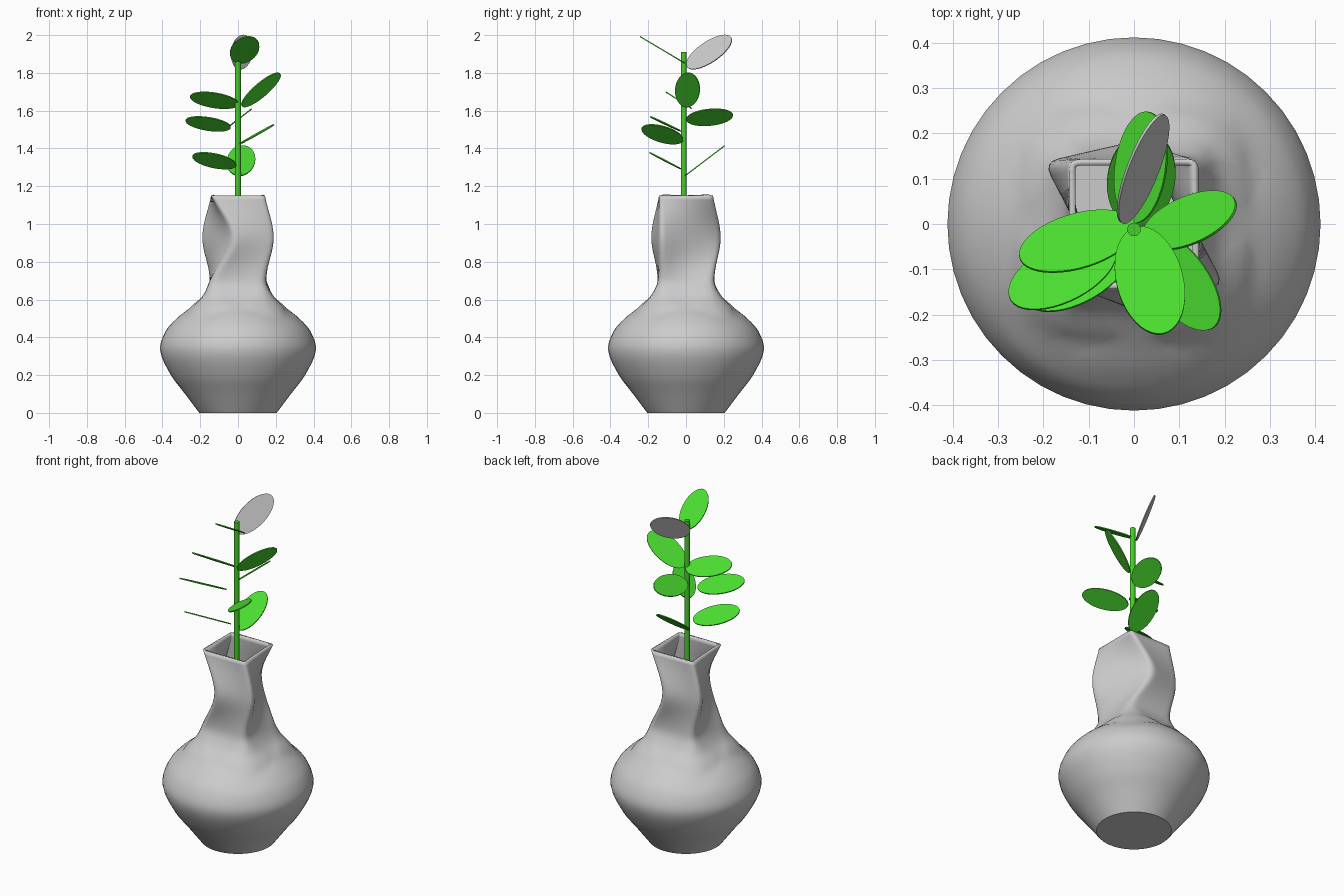
import bpy, bmesh, math
from mathutils import Vector, Matrix

if "Cube" in bpy.data.objects:
    bpy.data.objects.remove(bpy.data.objects["Cube"])


def material(name, color):
    m = bpy.data.materials.new(name)
    m.diffuse_color = color
    m.use_nodes = True
    m.node_tree.nodes["Principled BSDF"].inputs["Base Color"].default_value = m.diffuse_color
    return m


def smooth(ob, angle):
    bpy.ops.object.select_all(action='DESELECT')
    bpy.context.view_layer.objects.active = ob
    ob.select_set(True)
    bpy.ops.object.shade_smooth_by_angle(angle=math.radians(angle))


N = 48  # points per vase cross-section, 12 per corner


def circle(r):
    return [Vector((r * math.cos(a), r * math.sin(a)))
            for a in (math.radians(225) + math.tau * k / N for k in range(N))]


def rounded(corners, d):
    """Four-cornered section with softened corners; index 0 is mid corner."""
    c = [Vector(p) for p in corners]
    pts = []
    for i in range(4):
        p, a, b = c[i], c[i - 1], c[(i + 1) % 4]
        s = p + (a - p).normalized() * d
        e = p + (b - p).normalized() * d
        for k in range(5):
            t = k / 4
            pts.append(s * (1 - t) ** 2 + p * 2 * t * (1 - t) + e * t * t)
        f = b + (p - b).normalized() * d
        pts += [e.lerp(f, k / 8) for k in range(1, 8)]
    return pts[2:] + pts[:2]


def square(h, d):
    return rounded([(-h, -h), (h, -h), (h, h), (-h, h)], d)


# Vase key sections: round belly, square throat, twisted oblong, square rim
twisted = [(-.03, -.19), (.2, -.137), (.03, .19), (-.2, .137)]
keys = [(0, circle(.205)), (.1, circle(.28)), (.2, circle(.355)),
        (.33, circle(.412)), (.43, circle(.385)), (.5, circle(.325)),
        (.56, square(.25, .2)), (.62, square(.187, .09)),
        (.7, square(.15, .045)), (.93, rounded(twisted, .035)),
        (1.15, square(.143, .025))]


def tangent(i):
    a, b = max(i - 1, 0), min(i + 1, len(keys) - 1)
    dz = keys[b][0] - keys[a][0]
    return [(q - p) / dz for p, q in zip(keys[a][1], keys[b][1])]


bm = bmesh.new()
rings = []
for i in range(len(keys) - 1):
    (z0, p0), (z1, p1) = keys[i], keys[i + 1]
    m0, m1, h = tangent(i), tangent(i + 1), z1 - z0
    steps = 10 if h > .2 else 4
    for k in range(steps + (i == len(keys) - 2)):
        t = k / steps
        w = (2*t**3 - 3*t**2 + 1, (t**3 - 2*t**2 + t) * h,
             -2*t**3 + 3*t**2, (t**3 - t**2) * h)
        rings.append([bm.verts.new((*(a*w[0] + u*w[1] + b*w[2] + v*w[3]), z0 + t*h))
                      for a, u, b, v in zip(p0, m0, p1, m1)])
for lo, hi in zip(rings, rings[1:]):
    for k in range(N):
        n = (k + 1) % N
        bm.faces.new((lo[k], lo[n], hi[n], hi[k]))
bm.faces.new(rings[0][::-1])
mesh = bpy.data.meshes.new("vase")
bm.to_mesh(mesh)
bm.free()
vase = bpy.data.objects.new("vase", mesh)
bpy.context.collection.objects.link(vase)
smooth(vase, 40)
wall = vase.modifiers.new("wall", 'SOLIDIFY')
wall.thickness = .014
wall.offset = -1

# Stem
green = material("leaf_green", (.07, .72, .03, 1))
stem_green = material("stem_green", (.06, .62, .02, 1))
bpy.ops.mesh.primitive_cylinder_add(vertices=20, radius=.015, depth=1.61,
                                    location=(0, -.012, 1.105))
stem = bpy.context.object
stem.name = "stem"
stem.data.materials.append(stem_green)
smooth(stem, 40)

# Leaves: centre, long direction, width direction, half length, half width
leaves = [
    ((.035, -.125, 1.922), (.2, -.84, .5), (.98, .17, -.1), .14, .074),
    ((.122, .008, 1.71), (.76, .2, .62), (.2, .85, -.5), .135, .07),
    ((-.125, -.038, 1.655), (-.93, -.3, .19), (.36, -.78, .5), .135, .07),
    ((-.158, -.108, 1.53), (-.86, -.46, .2), (.5, -.77, .4), .132, .07),
    ((-.125, -.11, 1.335), (-.83, -.5, .25), (.55, -.72, .4), .132, .07),
    ((.1, -.125, 1.475), (.6, -.74, .32), (.62, .68, .4), .135, .07),
    ((.016, .1, 1.335), (.1, .79, .6), (1, -.08, -.06), .132, .075),
    ((.015, .125, 1.565), (.15, .97, .12), (.78, -.2, .6), .125, .07),
    ((.02, .122, 1.91), (.25, .8, .5), (-.55, -.25, .7), .145, .07),
]
for i, (centre, along, across, a, b) in enumerate(leaves):
    l = Vector(along).normalized()
    n = l.cross(Vector(across)).normalized()
    w = n.cross(l)
    bpy.ops.mesh.primitive_cylinder_add(vertices=40, radius=1, depth=1)
    leaf = bpy.context.object
    leaf.name = f"leaf_{i + 1}"
    frame = Matrix((l * a, w * b, n * .006)).transposed().to_4x4()
    leaf.data.transform(Matrix.Translation(centre) @ frame)
    if i < len(leaves) - 1:  # the last leaf stays grey
        leaf.data.materials.append(green)
    smooth(leaf, 40)
